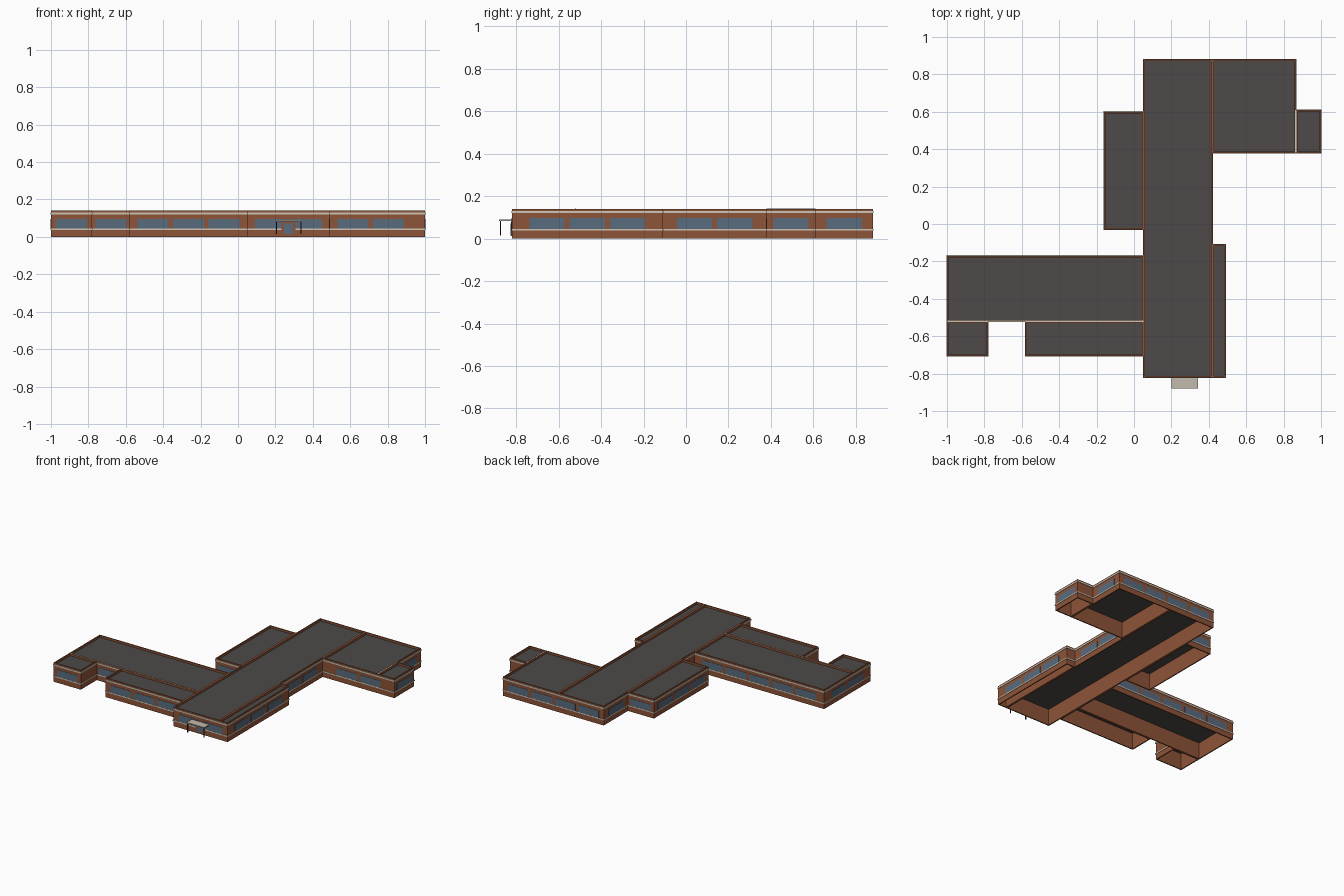
import bpy
import bmesh
from math import atan2
from mathutils import Matrix, Vector

cube = bpy.data.objects.get("Cube")
if cube:
    bpy.data.objects.remove(cube, do_unlink=True)


def material(name, r, g, b):
    m = bpy.data.materials.new(name)
    m.use_nodes = True
    m.diffuse_color = (r, g, b, 1)
    m.node_tree.nodes["Principled BSDF"].inputs["Base Color"].default_value = (r, g, b, 1)
    return m


brick = material("brick", 0.27, 0.088, 0.04)
roofing = material("roof_grey", 0.075, 0.068, 0.065)
stone = material("pale_stone", 0.62, 0.56, 0.46)
glass = material("window_glass", 0.10, 0.15, 0.21)
metal = material("dark_metal", 0.02, 0.018, 0.017)
concrete = material("canopy_concrete", 0.55, 0.49, 0.41)


def add_box(bm, lo, hi, frame=Matrix()):
    lo, hi = Vector(lo), Vector(hi)
    size = Matrix.Diagonal((*(hi - lo), 1))
    bmesh.ops.create_cube(bm, size=1, matrix=frame @ Matrix.Translation((lo + hi) / 2) @ size)


def finish(name, bm, mat):
    mesh = bpy.data.meshes.new(name)
    bm.to_mesh(mesh)
    bm.free()
    mesh.materials.append(mat)
    obj = bpy.data.objects.new(name, mesh)
    bpy.context.collection.objects.link(obj)
    return obj


def box(name, lo, hi, mat):
    bm = bmesh.new()
    add_box(bm, lo, hi)
    return finish(name, bm, mat)


TOP, ROOF, WALL = 0.14, 0.125, 0.008

# Wings: footprint as x0, x1, y0, y1
wings = {
    "main_hall": (0.05, 0.42, -0.82, 0.88),
    "rear_left_wing": (0.42, 0.865, 0.38, 0.88),
    "rear_left_annex": (0.865, 1.0, 0.38, 0.61),
    "rear_right_wing": (-0.16, 0.05, -0.03, 0.60),
    "front_right_wing": (-1.0, 0.05, -0.52, -0.17),
    "front_right_annex": (-1.0, -0.78, -0.705, -0.52),
    "front_middle_annex": (-0.58, 0.05, -0.705, -0.52),
    "front_left_corridor": (0.42, 0.49, -0.82, -0.11),
}

# Each wing is an open-bottomed brick shell with a roof sunk behind the parapet
for name, (x0, x1, y0, y1) in wings.items():
    bm = bmesh.new()
    for xa in (x0, x1 - WALL):
        add_box(bm, (xa, y0, 0), (xa + WALL, y1, TOP))
    for ya in (y0, y1 - WALL):
        add_box(bm, (x0 + WALL, ya, 0), (x1 - WALL, ya + WALL, TOP))
    finish(name + "_walls", bm, brick)
    box(name + "_roof", (x0 + WALL, y0 + WALL, ROOF - 0.006),
        (x1 - WALL, y1 - WALL, ROOF), roofing)

# Outer outline, counterclockwise, carries stone bands and windows
outline = [
    (0.05, -0.82), (0.49, -0.82), (0.49, -0.11), (0.42, -0.11), (0.42, 0.38),
    (1.0, 0.38), (1.0, 0.61), (0.865, 0.61), (0.865, 0.88), (0.05, 0.88),
    (0.05, 0.60), (-0.16, 0.60), (-0.16, -0.03), (0.05, -0.03), (0.05, -0.17),
    (-1.0, -0.17), (-1.0, -0.705), (-0.78, -0.705), (-0.78, -0.52),
    (-0.58, -0.52), (-0.58, -0.705), (0.05, -0.705),
]
PITCH, WIDTH, OUT = 0.19, 0.166, 0.003
bands, windows = bmesh.new(), bmesh.new()
for a, b in zip(outline, outline[1:] + outline[:1]):
    a, b = Vector((*a, 0)), Vector((*b, 0))
    d = b - a
    length = d.length
    # Local frame: x along the wall, -y outwards
    frame = Matrix.Translation(a) @ Matrix.Rotation(atan2(d.y, d.x), 4, "Z")
    for low, high in ((0.038, 0.046), (0.12, 0.13)):
        add_box(bands, (-OUT, -OUT, low), (length + OUT, 0.001, high), frame)
    count = int((length - 0.015) / PITCH)
    if length > 0.19:
        count = max(1, count)
    for i in range(count):
        mid = length / 2 + (i - (count - 1) / 2) * PITCH
        add_box(windows, (mid - WIDTH / 2, -0.002, 0.046),
                (mid + WIDTH / 2, 0.001, 0.097), frame)
finish("stone_bands", bands, stone)
finish("windows", windows, glass)

# Pale coping between neighbouring roofs
box("front_coping", (-1.0, -0.523, TOP - 0.001), (0.05, -0.517, TOP + 0.001), stone)
box("left_coping", (0.862, 0.38, TOP - 0.001), (0.868, 0.61, TOP + 0.001), stone)

# Entrance with door and canopy
FRONT = -0.82
box("door_surround", (0.232, FRONT - 0.004, 0.012), (0.308, FRONT, 0.08), brick)
box("door_glass", (0.246, FRONT - 0.006, 0.016), (0.294, FRONT, 0.072), glass)
box("canopy", (0.20, -0.88, 0.083), (0.342, FRONT, 0.09), concrete)
posts = bmesh.new()
for x in (0.205, 0.337):
    add_box(posts, (x - 0.003, -0.877, 0.016), (x + 0.003, -0.871, 0.083))
finish("canopy_posts", posts, metal)
